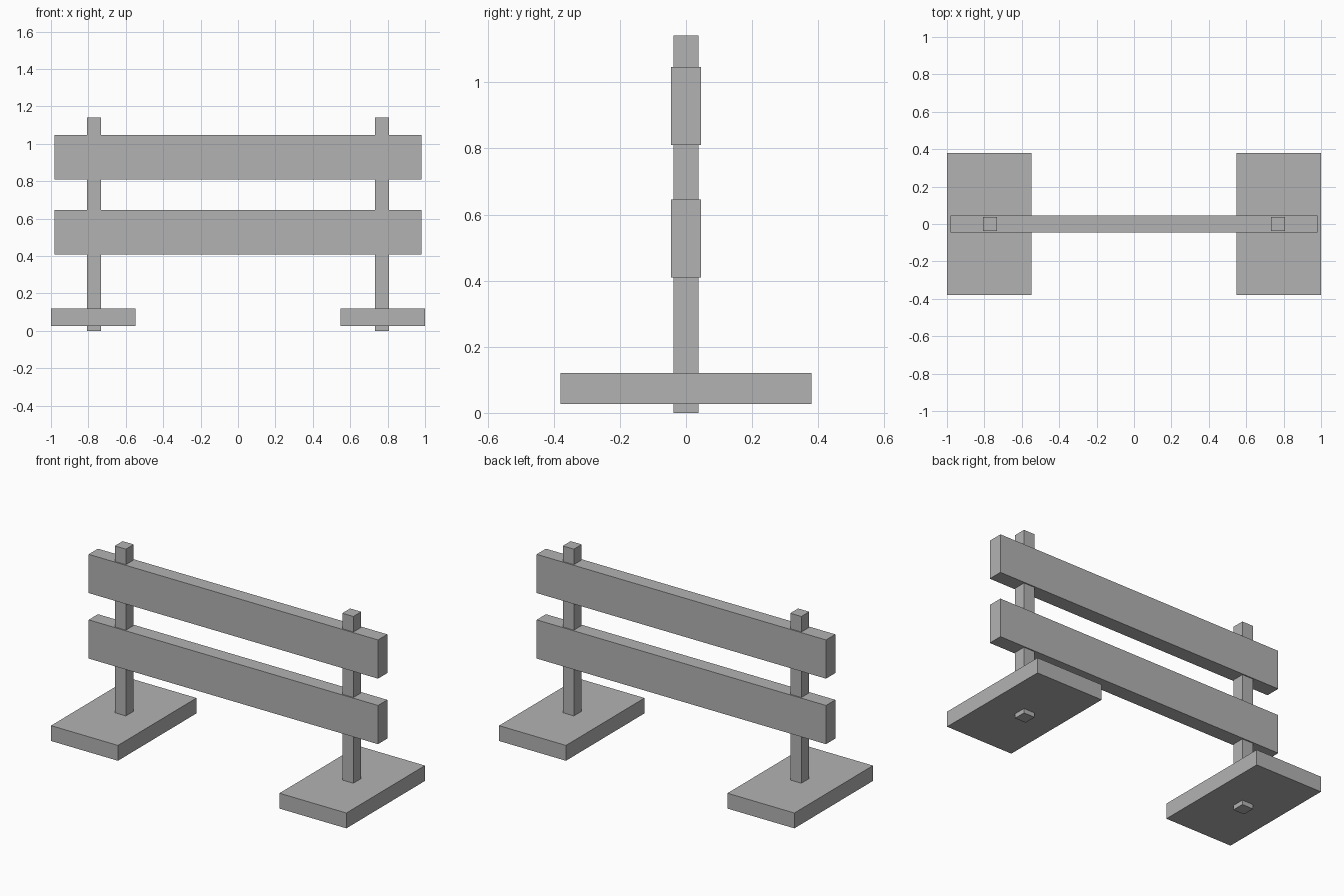
import bpy

# Remove the default cube
cube = bpy.data.objects.get("Cube")
if cube:
    bpy.data.objects.remove(cube, do_unlink=True)

# Single plain grey
GREY = (0.45, 0.45, 0.45, 1)
mat = bpy.data.materials.new("plain grey")
mat.use_nodes = True
mat.diffuse_color = GREY
bsdf = next(n for n in mat.node_tree.nodes if n.type == "BSDF_PRINCIPLED")
bsdf.inputs["Base Color"].default_value = GREY


def box(name, x, y, z):
    """Box spanning the given (low, high) ranges."""
    spans = (x, y, z)
    bpy.ops.mesh.primitive_cube_add(size=1, location=[(a + b) / 2 for a, b in spans])
    obj = bpy.context.object
    obj.name = name
    obj.scale = [b - a for a, b in spans]
    bpy.ops.object.transform_apply(location=False, rotation=False, scale=True)
    obj.data.materials.append(mat)
    return obj


# Foot slab and post on each side; the post pokes out under the slab
for side, s in (("left", 1), ("right", -1)):
    box(side + "_foot", sorted((s * 0.547, s)), (-0.38, 0.38), (0.027, 0.121))
    box(side + "_post", sorted((s * 0.733, s * 0.808)), (-0.038, 0.038), (0, 1.142))

# Two horizontal planks
for name, bottom in (("lower_plank", 0.409), ("upper_plank", 0.81)):
    box(name, (-0.98, 0.98), (-0.045, 0.045), (bottom, bottom + 0.237))
